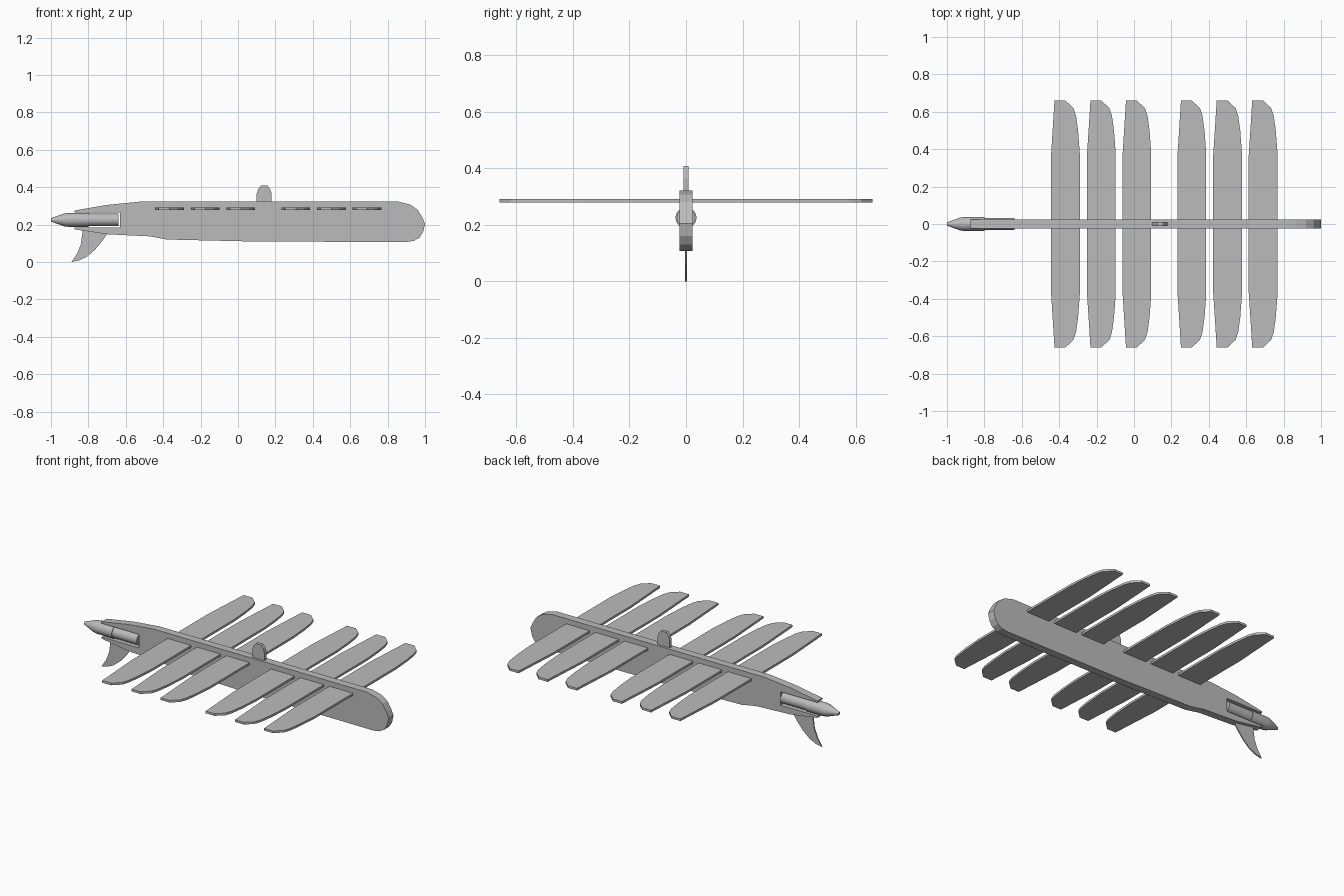
import bpy, bmesh
from math import cos, sin, pi
from mathutils import Vector

cube = bpy.data.objects.get("Cube")
if cube:
    bpy.data.objects.remove(cube)

grey = bpy.data.materials.new("plain grey")
grey.use_nodes = True
colour = (0.5, 0.5, 0.5, 1)
grey.diffuse_color = colour
grey.node_tree.nodes["Principled BSDF"].inputs["Base Color"].default_value = colour


def finish(name, bm):
    bmesh.ops.recalc_face_normals(bm, faces=bm.faces)
    mesh = bpy.data.meshes.new(name)
    bm.to_mesh(mesh)
    bm.free()
    mesh.materials.append(grey)
    obj = bpy.data.objects.new(name, mesh)
    bpy.context.collection.objects.link(obj)
    return obj


def plate(name, points, thickness, flat=False, offset=(0, 0, 0)):
    """Extrude an outline: upright in xz, or lying flat in xy."""
    bm = bmesh.new()
    h = thickness / 2
    place = (lambda a, b: (a, b, -h)) if flat else (lambda a, b: (a, -h, b))
    face = bm.faces.new([bm.verts.new(place(a, b)) for a, b in points])
    moved = bmesh.ops.extrude_face_region(bm, geom=[face])["geom"]
    step = Vector((0, 0, thickness) if flat else (0, thickness, 0))
    bmesh.ops.translate(bm, vec=step, verts=[v for v in moved if isinstance(v, bmesh.types.BMVert)])
    bmesh.ops.translate(bm, vec=offset, verts=bm.verts)
    return finish(name, bm)


def lathe(name, profile, z, sides=24):
    """Revolve (x, radius) stations about a lengthwise axis."""
    bm = bmesh.new()
    rings = [[bm.verts.new((x, r * cos(2 * pi * i / sides), z + r * sin(2 * pi * i / sides)))
              for i in range(sides)] for x, r in profile]
    for a, b in zip(rings, rings[1:]):
        for i in range(sides):
            j = (i + 1) % sides
            bm.faces.new((a[i], a[j], b[j], b[i]))
    bm.faces.new(rings[0])
    bm.faces.new(rings[-1])
    obj = finish(name, bm)
    bpy.ops.object.select_all(action="DESELECT")
    obj.select_set(True)
    bpy.context.view_layer.objects.active = obj
    bpy.ops.object.shade_smooth_by_angle(angle=0.5)
    return obj


# Slab fuselage with a rounded nose and a slot at the tail
plate("fuselage", [
    (-0.875, 0.275), (-0.7, 0.305), (-0.53, 0.322), (0.86, 0.322), (0.92, 0.307),
    (0.96, 0.28), (0.985, 0.24), (1.0, 0.205), (0.99, 0.16), (0.97, 0.13), (0.94, 0.113),
    (0.9, 0.107), (0.1, 0.109), (-0.38, 0.12), (-0.47, 0.137), (-0.7, 0.148),
    (-0.875, 0.175), (-0.875, 0.185), (-0.632, 0.185), (-0.632, 0.265), (-0.875, 0.265),
], 0.046)

# Motor in the tail slot, with its cone
lathe("motor", [(-0.8, 0.033), (-0.64, 0.033)], 0.225)
lathe("motor_cone", [(-1.0, 0.009), (-0.93, 0.034), (-0.91, 0.037), (-0.8, 0.037)], 0.225)

# Swept fin under the tail
plate("tail_fin", [
    (-0.83, 0.17), (-0.7, 0.15), (-0.725, 0.113), (-0.765, 0.065), (-0.81, 0.027),
    (-0.85, 0.008), (-0.89, 0.0), (-0.86, 0.045), (-0.84, 0.095),
], 0.007)

# Rounded block on the back
plate("top_block", [
    (0.1, 0.31), (0.18, 0.31), (0.18, 0.365), (0.172, 0.39), (0.157, 0.408),
    (0.123, 0.408), (0.108, 0.39), (0.1, 0.365),
], 0.019)

# Six full-span wings
half = [(0.077, 0.38), (0.068, 0.5), (0.057, 0.58), (0.043, 0.62), (0.0, 0.66),
        (-0.058, 0.66), (-0.068, 0.5), (-0.077, 0.36)]
wing = half + [(x, -y) for x, y in reversed(half)]
for n, x in enumerate((-0.367, -0.175, 0.015, 0.309, 0.5, 0.69)):
    plate(f"wing_{n + 1}", wing, 0.013, flat=True, offset=(x, 0, 0.285))
